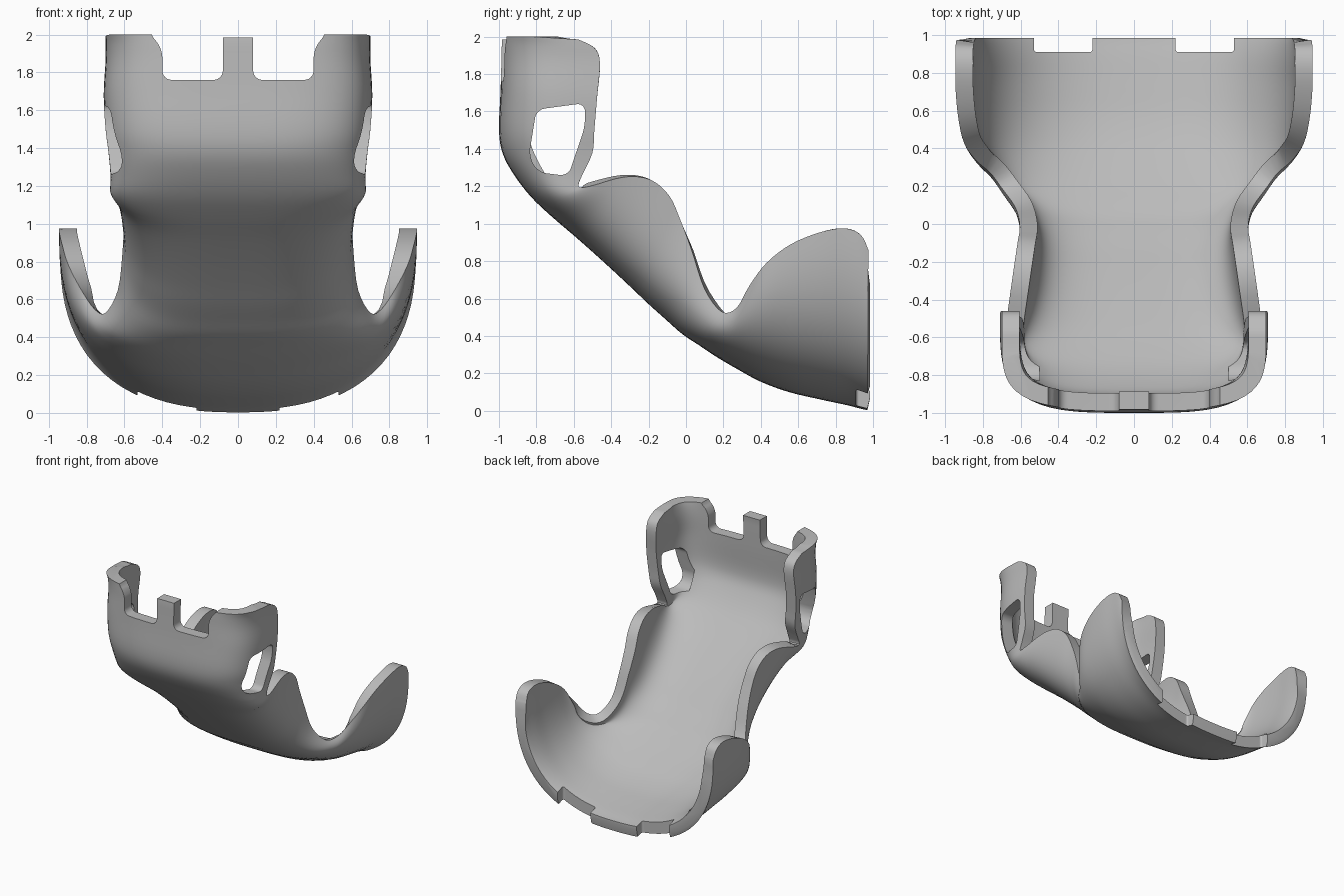
import bpy, bmesh, math
from mathutils import Vector

if "Cube" in bpy.data.objects:
    bpy.data.objects.remove(bpy.data.objects["Cube"])

THICK = 0.094
HALF = 24      # section points per half
SUB = 4        # steps between stations

grey = bpy.data.materials.new("plain grey")
grey.use_nodes = True
grey.diffuse_color = (0.5, 0.5, 0.5, 1)
grey.node_tree.nodes["Principled BSDF"].inputs["Base Color"].default_value = (0.5, 0.5, 0.5, 1)

# Stations along the shell: spine y, z, rim x, y, z, squareness
STATIONS = [
    (-.98, 2.01, .70, -.575, 1.985, 3.9), (-.985, 1.95, .70, -.49, 1.94, 3.9),
    (-.987, 1.86, .70, -.46, 1.86, 3.9), (-.992, 1.7, .71, -.475, 1.68, 3.8),
    (-1, 1.5, .70, -.49, 1.5, 3.6), (-.98, 1.375, .685, -.5, 1.38, 3.4),
    (-.92, 1.262, .675, -.55, 1.27, 3.2), (-.83, 1.145, .675, -.575, 1.2, 3.1),
    (-.72, 1.04, .675, -.515, 1.2, 3.1), (-.58, .92, .65, -.33, 1.25, 3.2),
    (-.44, .795, .63, -.19, 1.235, 3.3), (-.305, .67, .615, -.09, 1.15, 3.3),
    (-.20, .57, .605, -.03, 1.02, 3.3), (-.105, .485, .61, .03, .86, 3.2),
    (-.02, .41, .635, .10, .65, 3), (.07, .35, .70, .19, .53, 2.8),
    (.16, .29, .76, .27, .55, 2.7), (.27, .225, .84, .34, .67, 2.6),
    (.40, .155, .90, .43, .79, 2.5), (.55, .10, .93, .56, .89, 2.5),
    (.72, .06, .945, .72, .955, 2.5), (.86, .03, .945, .85, .975, 2.5),
    (.93, .012, .945, .935, .94, 2.5), (.97, .003, .94, .975, .86, 2.5),
]


def spline(rows, steps):
    """Smooth in-between stations."""
    out = []
    for i in range(len(rows) - 1):
        quad = [rows[max(i - 1, 0)], rows[i], rows[i + 1], rows[min(i + 2, len(rows) - 1)]]
        for k in range(steps):
            t = k / steps
            out.append([b + t / 2 * (c - a + t * (2*a - 5*b + 4*c - d + t * (3*(b - c) + d - a)))
                        for a, b, c, d in zip(*quad)])
    return out + [rows[-1]]


def section(row):
    """U-shaped section from the right rim to the left rim."""
    by, bz, w, ry, rz, n = row
    pts = []
    for j in range(-HALF, HALF + 1):
        a = abs(j) / HALF * math.pi / 2
        s, c = math.sin(a), max(math.cos(a), 0)
        r = (s**n + c**n) ** (1 / n)
        h = 1 - c / r
        pts.append(Vector((math.copysign(w * s / r, j), by + (ry - by) * h, bz + (rz - bz) * h)))
    return pts


def make_object(name, bm):
    mesh = bpy.data.meshes.new(name)
    bm.to_mesh(mesh)
    bm.free()
    mesh.materials.append(grey)
    obj = bpy.data.objects.new(name, mesh)
    bpy.context.collection.objects.link(obj)
    return obj


def cutter(outline, radius, place, depth):
    """Prism with rounded corners; place maps outline points to space."""
    bm = bmesh.new()
    face = bm.faces.new([bm.verts.new(place(u, v)) for u, v in outline])
    bmesh.ops.bevel(bm, geom=bm.verts[:], offset=radius, segments=6, profile=0.5, affect='VERTICES')
    ext = bmesh.ops.extrude_face_region(bm, geom=bm.faces[:])
    bmesh.ops.translate(bm, vec=depth, verts=[v for v in ext["geom"] if isinstance(v, bmesh.types.BMVert)])
    bmesh.ops.recalc_face_normals(bm, faces=bm.faces[:])
    obj = make_object("cutter", bm)
    obj.hide_render = True
    return obj


# Shell surface
bm = bmesh.new()
grid = [[bm.verts.new(p) for p in section(r)] for r in spline(STATIONS, SUB)]
for a, b in zip(grid, grid[1:]):
    for j in range(2 * HALF):
        bm.faces.new((a[j], b[j], b[j + 1], a[j + 1]))
shell = make_object("seat_shell", bm)
solid = shell.modifiers.new("wall", 'SOLIDIFY')
solid.thickness = THICK
solid.offset = -1

# Notches beside the centre tab, side openings, and rear edge notches
cutters = []
for s in (-1, 1):
    cutters.append(cutter([(.08, 1.76), (.4, 1.76), (.4, 1.93), (.47, 2.005), (.47, 2.2), (.08, 2.2)],
                          .05, lambda u, v: (s * u, -1.2, v), (0, .6, 0)))
    cutters.append(cutter([(-.84, 1.36), (-.8, 1.61), (-.54, 1.645), (-.54, 1.52), (-.63, 1.255), (-.79, 1.275)],
                          .045, lambda u, v: (s * .5, u, v), (s * .5, 0, 0)))
    cutters.append(cutter([(.22, .91), (.53, .91), (.53, 1.2), (.22, 1.2)],
                          .015, lambda u, v: (s * u, v, -.3), (0, 0, .6)))
# Level trims across the centre tab and the whole top edge
for half, top in ((.2, 1.985), (.9, 2.0)):
    cutters.append(cutter([(-half, top), (half, top), (half, 2.3), (-half, 2.3)],
                          .005, lambda u, v: (u, -1.2, v), (0, 1, 0)))
# Upright trim across the rear edge
cutters.append(cutter([(-1.2, .985), (1.2, .985), (1.2, 1.3), (-1.2, 1.3)],
                      .005, lambda u, v: (u, v, -.5), (0, 0, 2)))
for c in cutters:
    mod = shell.modifiers.new("cut", 'BOOLEAN')
    mod.operation = 'DIFFERENCE'
    mod.solver = 'EXACT'
    mod.object = c

bpy.context.view_layer.objects.active = shell
for o in bpy.context.selected_objects:
    o.select_set(False)
shell.select_set(True)
for mod in list(shell.modifiers):
    bpy.ops.object.modifier_apply(modifier=mod.name)
for c in cutters:
    bpy.data.objects.remove(c)
bpy.ops.object.shade_smooth_by_angle(angle=math.radians(35))
